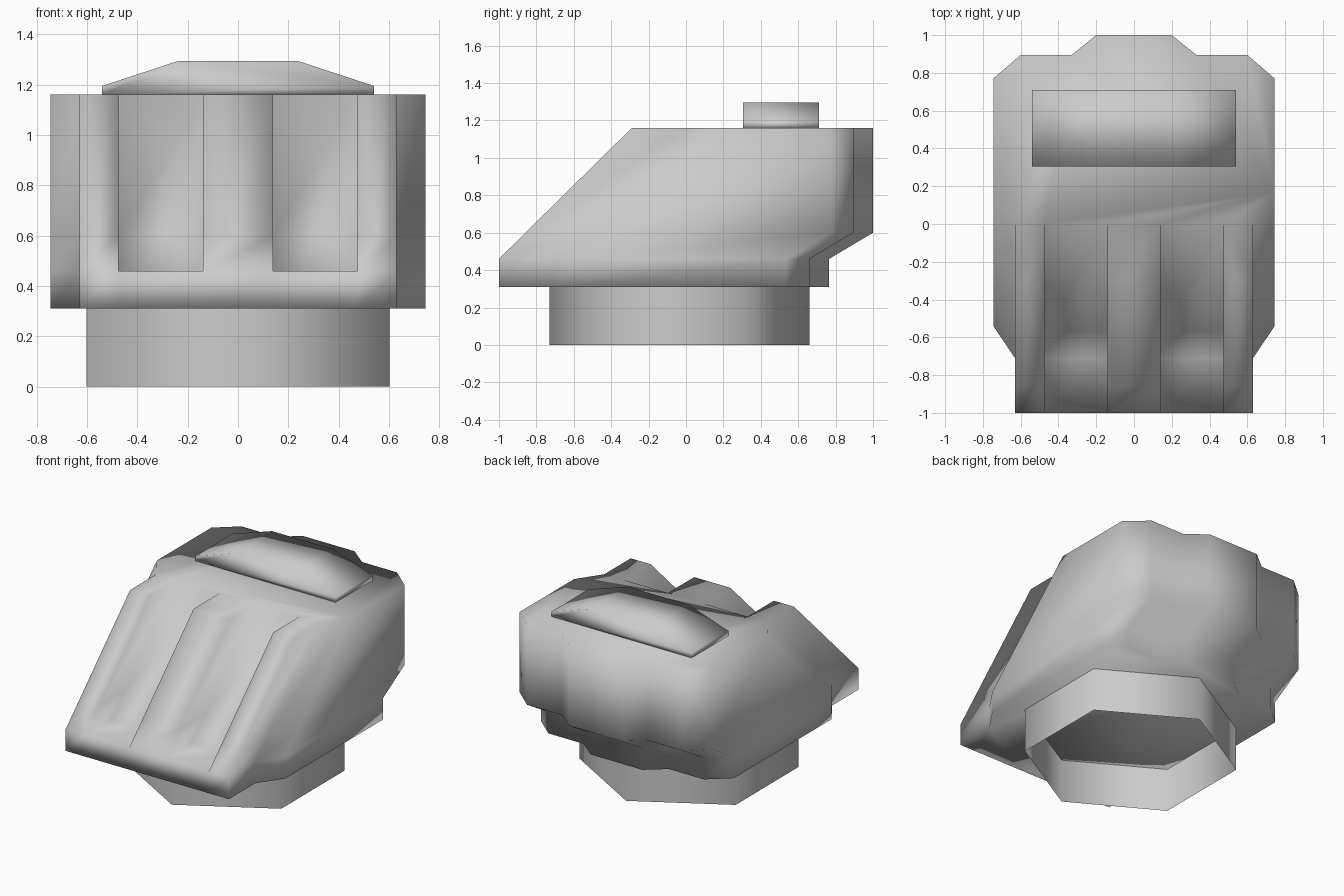
import bpy, bmesh, math

if "Cube" in bpy.data.objects:
    bpy.data.objects.remove(bpy.data.objects["Cube"])


def finish(name, bm):
    bmesh.ops.remove_doubles(bm, verts=bm.verts, dist=1e-4)
    bmesh.ops.recalc_face_normals(bm, faces=bm.faces)
    for f in bm.faces:
        f.smooth = True
    me = bpy.data.meshes.new(name)
    bm.to_mesh(me)
    bm.free()
    ob = bpy.data.objects.new(name, me)
    bpy.context.collection.objects.link(ob)
    return ob


def loft(bm, rings, caps=True):
    vr = [[bm.verts.new(p) for p in r] for r in rings]
    n = len(vr[0])
    for a, b in zip(vr, vr[1:]):
        for i in range(n):
            j = (i + 1) % n
            bm.faces.new((a[i], a[j], b[j], b[i]))
    if caps:
        bm.faces.new(vr[0][::-1])
        bm.faces.new(vr[-1])


# Body: half outline at sill height, mirrored; G marks the recessed groove points
G = -0.71
half = [(.14, -1, 0), (.14, G, 1), (.475, G, 1), (.475, -1, 0), (.63, -1, 0),
        (.63, G, 0), (.745, -.54, 0), (.745, .535, 0), (.6, .66, 0),
        (.33, .66, 0), (.2, .765, 0)]
outline = half + [(-x, y, g) for x, y, g in reversed(half)]


def body_ring(z, grooved, front, back):
    ring = []
    for x, y, g in outline:
        if g and not grooved:
            y = -1
        ring.append((x, y + (front if y < 0 else back), z))
    return ring


bm = bmesh.new()
loft(bm, [body_ring(.31, False, 0, 0), body_ring(.46, False, 0, 0),
          body_ring(.46, True, 0, 0), body_ring(.60, True, .142, .235),
          body_ring(1.16, True, .71, .235)])
finish("body", bm)

# Roof cap: faceted arch profile extruded in depth
profile = [(-.54, 1.16), (.54, 1.16), (.54, 1.195), (.235, 1.295),
           (-.235, 1.295), (-.54, 1.195)]
bm = bmesh.new()
loft(bm, [[(x, y, z) for x, z in profile] for y in (.305, .71)])
finish("roof_cap", bm)

# Base collar: open six-sided tube
bm = bmesh.new()
hexa = [math.radians(90 + 60 * i) for i in range(6)]
loft(bm, [[(.695 * math.cos(a), -.035 + .695 * math.sin(a), z) for a in hexa]
          for z in (0, .31)], caps=False)
finish("base_collar", bm)
